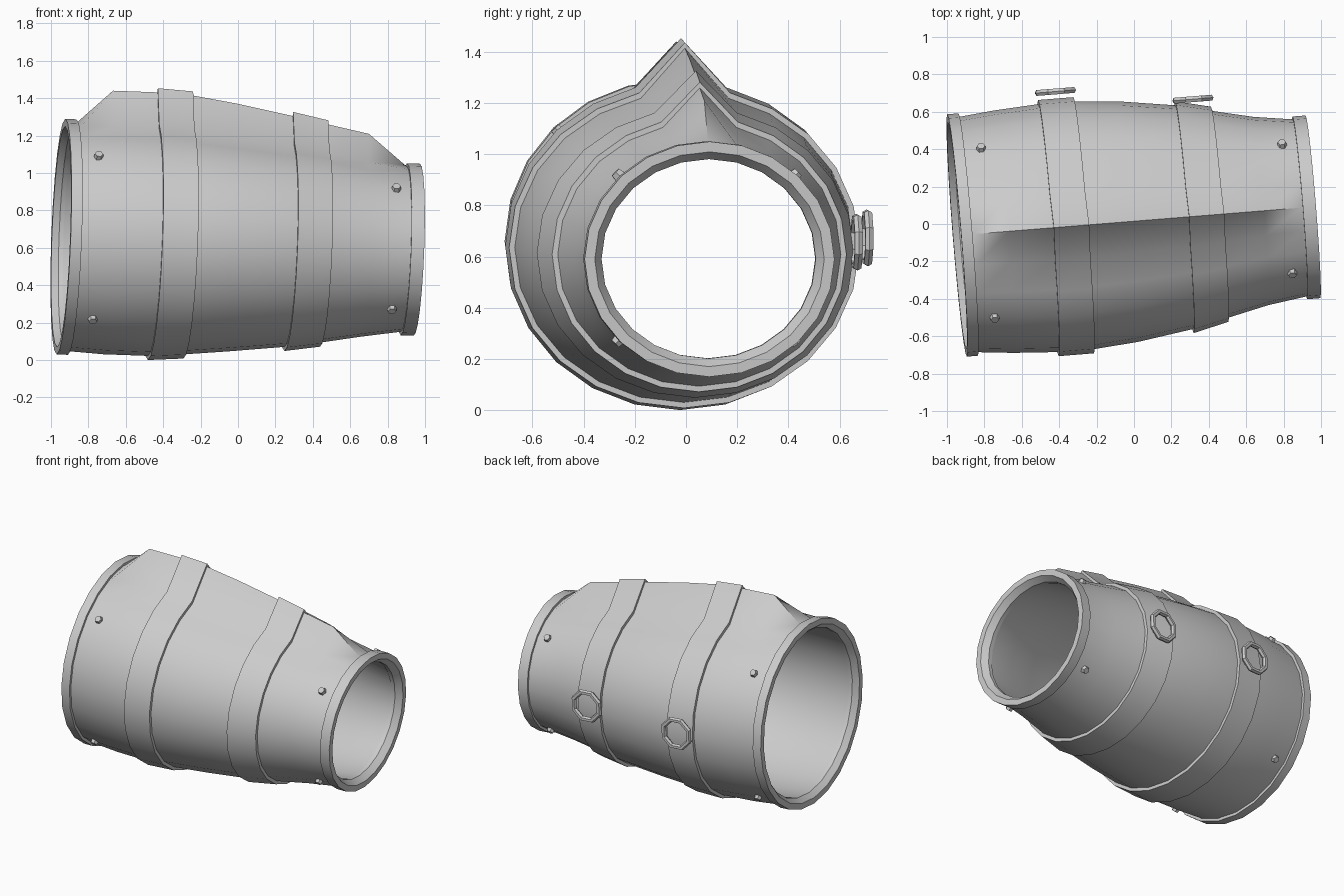
import bpy, bmesh, math
from mathutils import Matrix, Vector

cube = bpy.data.objects.get("Cube")
if cube:
    bpy.data.objects.remove(cube)

SIDES = 24
# Slightly yawed and pitched frame for the sleeve axis
FRAME = (Matrix.Translation((0, 0.015, 0.625))
         @ Matrix.Rotation(math.radians(4.6), 4, 'Z')
         @ Matrix.Rotation(math.radians(2.1), 4, 'Y'))

metal = bpy.data.materials.new("light_grey_metal")
metal.use_nodes = True
GREY = (0.6, 0.6, 0.6, 1)
metal.diffuse_color = GREY
metal.node_tree.nodes["Principled BSDF"].inputs["Base Color"].default_value = GREY


def finish(name, bm, smooth=True):
    bmesh.ops.recalc_face_normals(bm, faces=bm.faces)
    mesh = bpy.data.meshes.new(name)
    bm.to_mesh(mesh)
    bm.free()
    mesh.materials.append(metal)
    obj = bpy.data.objects.new(name, mesh)
    bpy.context.collection.objects.link(obj)
    if smooth:
        bpy.ops.object.select_all(action='DESELECT')
        obj.select_set(True)
        bpy.context.view_layer.objects.active = obj
        bpy.ops.object.shade_smooth_by_angle(angle=math.radians(35))
    return obj


def loft(name, sections):
    """Closed shell through (position, y radius, z radius, crest height) rings."""
    bm = bmesh.new()
    rings = []
    for s, ry, rz, crest in sections:
        ring = []
        for i in range(SIDES):
            a = math.tau * i / SIDES
            z = crest if i == 0 else rz * math.cos(a)
            ring.append(bm.verts.new(FRAME @ Vector((s, ry * math.sin(a), z))))
        rings.append(ring)
    for k, ring in enumerate(rings):
        after = rings[(k + 1) % len(rings)]
        for i in range(SIDES):
            j = (i + 1) % SIDES
            bm.faces.new((ring[i], ring[j], after[j], after[i]))
    return finish(name, bm)


# Outer profile of the sleeve: position, y radius, z radius, crest height
PROFILE = [
    (-0.90, 0.63, 0.61, 0.61), (-0.88, 0.632, 0.611, 0.62),
    (-0.70, 0.65, 0.62, 0.79), (-0.46, 0.665, 0.62, 0.79),
    (-0.27, 0.665, 0.605, 0.78), (-0.03, 0.645, 0.58, 0.745),
    (0.27, 0.60, 0.545, 0.69), (0.46, 0.555, 0.515, 0.652),
    (0.68, 0.505, 0.475, 0.61), (0.88, 0.476, 0.443, 0.45),
    (0.90, 0.475, 0.44, 0.44),
]


def offset(section, d, crested=True):
    s, ry, rz, crest = section
    return (s, ry + d, rz + d, (crest if crested else rz) + d)


def radii_at(s):
    for a, b in zip(PROFILE, PROFILE[1:]):
        if a[0] <= s <= b[0]:
            t = (s - a[0]) / (b[0] - a[0])
            return [p + (q - p) * t for p, q in zip(a, b)]


# Sleeve with a plain round lining
loft("sleeve", PROFILE + [offset(p, -0.05, False) for p in reversed(PROFILE)])

# Raised straps that follow the crest
for name, k in (("wide_strap", 3), ("narrow_strap", 6)):
    a, b = PROFILE[k], PROFILE[k + 1]
    loft(name, [offset(a, 0.022), offset(b, 0.022), offset(b, -0.02), offset(a, -0.02)])


# End rims with a chamfered mouth
def rim(name, inner_s, outer_s, ry, rz):
    mid = outer_s + (inner_s - outer_s) * 0.6
    rings = ((inner_s, 0), (outer_s, 0), (outer_s, 0.04), (mid, 0.07), (inner_s, 0.07))
    loft(name, [(s, ry - d, rz - d, rz - d) for s, d in rings])


rim("wide_rim", -0.89, -0.95, 0.65, 0.63)
rim("narrow_rim", 0.89, 0.96, 0.49, 0.46)

# Hexagonal rivets, four near each end
for end, s in (("wide", -0.80), ("narrow", 0.81)):
    _, ry, rz, _ = radii_at(s)
    for label, sy, sz in (("front_upper", -1, 1), ("front_lower", -1, -1),
                          ("back_upper", 1, 1), ("back_lower", 1, -1)):
        spot = Vector((s, sy * ry, sz * rz)) * math.sqrt(0.5)
        spot.x = s
        turn = Vector((0, sy, sz)).to_track_quat('Z', 'X').to_matrix().to_4x4()
        bm = bmesh.new()
        bmesh.ops.create_cone(bm, cap_ends=True, segments=6, radius1=0.03,
                              radius2=0.022, depth=0.04,
                              matrix=FRAME @ Matrix.Translation(spot) @ turn)
        finish(f"{end}_{label}_rivet", bm, smooth=False)


# Octagonal loops on the back of the straps
def strap_loop(name, s, y, z, major=0.1, minor=0.018, sides=8, tube=6):
    bm = bmesh.new()
    rings = []
    for i in range(sides):
        a = math.tau * (i + 0.5) / sides
        ring = []
        for j in range(tube):
            b = math.tau * j / tube
            r = major + minor * math.cos(b)
            ring.append(bm.verts.new(FRAME @ Vector(
                (s + r * math.cos(a), y + minor * math.sin(b), z + r * math.sin(a)))))
        rings.append(ring)
    for i in range(sides):
        p, q = rings[i], rings[(i + 1) % sides]
        for j in range(tube):
            k = (j + 1) % tube
            bm.faces.new((p[j], p[k], q[k], q[j]))
    finish(name, bm, smooth=False)


strap_loop("wide_strap_loop", -0.365, 0.725, 0.035)
strap_loop("narrow_strap_loop", 0.365, 0.625, 0.045)
